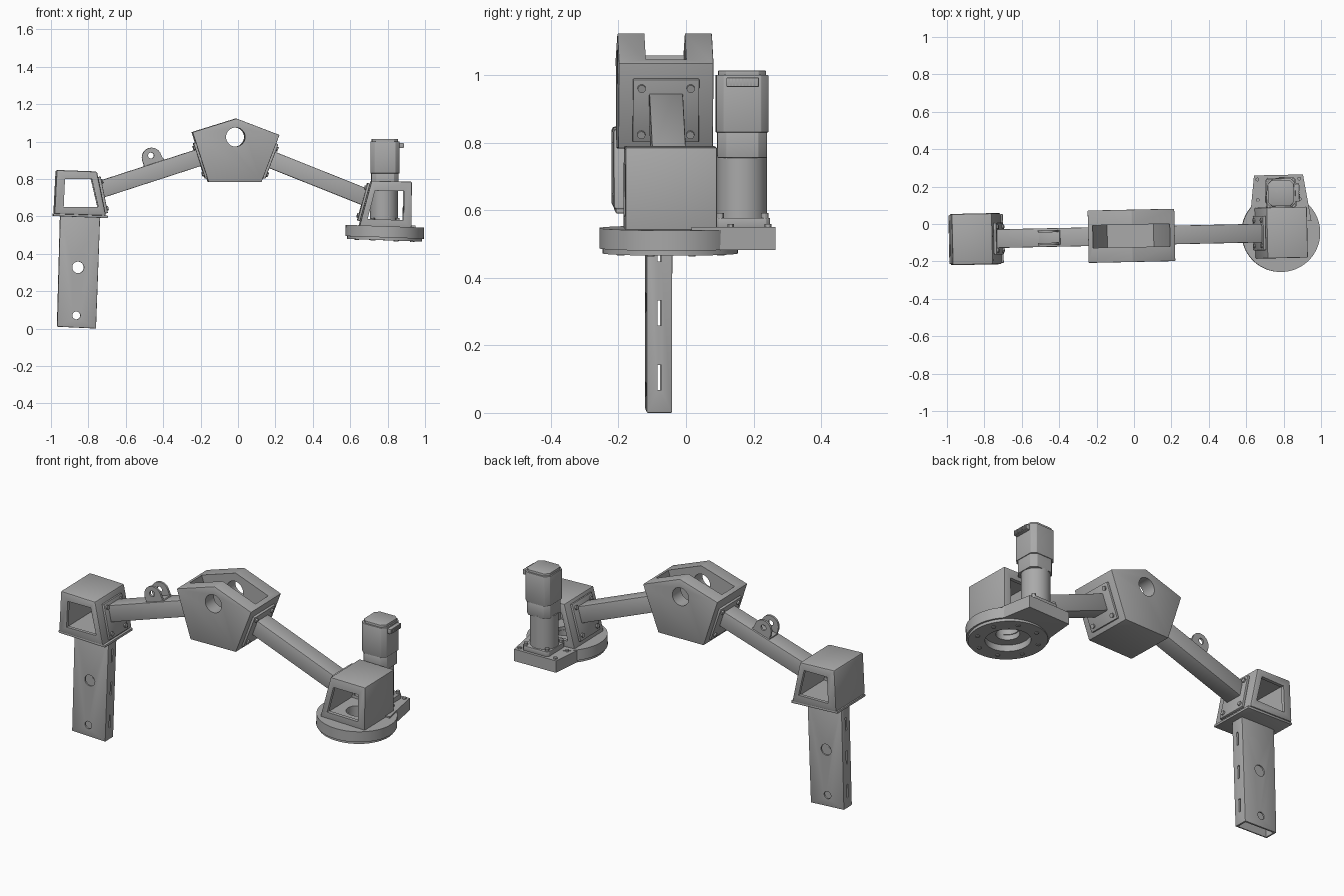
import bpy, bmesh, math
from mathutils import Vector, Matrix

cube = bpy.data.objects.get("Cube")
if cube:
    bpy.data.objects.remove(cube, do_unlink=True)

GREY = (0.4, 0.4, 0.4, 1)
mat = bpy.data.materials.new("cast_grey")
mat.use_nodes = True
mat.diffuse_color = GREY
mat.node_tree.nodes["Principled BSDF"].inputs["Base Color"].default_value = GREY

parts = []


def make(name, bm, keep=True):
    bmesh.ops.recalc_face_normals(bm, faces=bm.faces)
    me = bpy.data.meshes.new(name)
    bm.to_mesh(me)
    bm.free()
    me.materials.append(mat)
    ob = bpy.data.objects.new(name, me)
    bpy.context.collection.objects.link(ob)
    if keep:
        parts.append(ob)
    return ob


def extrude(name, pts, lo, hi, axis="y", bevel=0, keep=True):
    """Profile in xz pulled along y, or in xy pulled along z."""
    bm = bmesh.new()
    put = (lambda a, b, d: (a, d, b)) if axis == "y" else (lambda a, b, d: (a, b, d))
    face = bm.faces.new([bm.verts.new(put(a, b, lo)) for a, b in pts])
    new = bmesh.ops.extrude_face_region(bm, geom=[face])["geom"]
    bmesh.ops.translate(bm, verts=[v for v in new if isinstance(v, bmesh.types.BMVert)],
                        vec=put(0, 0, hi - lo))
    if bevel:
        bmesh.ops.recalc_face_normals(bm, faces=bm.faces)
        bmesh.ops.bevel(bm, geom=bm.edges[:], offset=bevel, segments=2,
                        profile=0.5, affect="EDGES")
    return make(name, bm, keep)


def block(name, x0, x1, y0, y1, z0, z1, bevel=0, keep=True):
    return extrude(name, [(x0, z0), (x1, z0), (x1, z1), (x0, z1)], y0, y1, "y", bevel, keep)


def cyl(name, centre, axis, r, depth, seg=48, keep=True):
    bm = bmesh.new()
    turn = Vector((0, 0, 1)).rotation_difference(Vector(axis)).to_matrix().to_4x4()
    bmesh.ops.create_cone(bm, cap_ends=True, segments=seg, radius1=r, radius2=r,
                          depth=depth, matrix=Matrix.Translation(centre) @ turn)
    return make(name, bm, keep)


def combine(ob, tools, mode="DIFFERENCE"):
    """Boolean the tools into the part, then discard them."""
    for tool in tools:
        mod = ob.modifiers.new("bool", "BOOLEAN")
        mod.operation, mod.solver, mod.object = mode, "EXACT", tool
        deps = bpy.context.evaluated_depsgraph_get()
        deps.update()
        me = bpy.data.meshes.new_from_object(ob.evaluated_get(deps))
        ob.modifiers.clear()
        ob.data = me
        bpy.data.objects.remove(tool, do_unlink=True)


def flange(name, a, b, half, thick=0.014):
    """Bolted plate lying on the profile edge a-b, raised to its left."""
    a, b = Vector(a), Vector(b)
    d = (b - a).normalized()
    n = Vector((-d.y, d.x))
    extrude(name, [a, b, b + n * thick, a + n * thick], -half, half, "y", 0.003)
    for i, t in enumerate((0.13, 0.87)):
        p = a.lerp(b, t) + n * thick
        for j, s in enumerate((-1, 1)):
            cyl(f"{name}_bolt_{i}{j}", (p.x, s * half * 0.74, p.y), (n.x, 0, n.y), 0.012, 0.016, 12)


def beam(name, p, q, half_t, half_y):
    p, q = Vector(p), Vector(q)
    d = (q - p).normalized()
    n = Vector((-d.y, d.x)) * half_t
    return extrude(name, [p + n, q + n, q - n, p - n], -half_y, half_y, "y", 0.004)


Y, X = (0, 1, 0), (1, 0, 0)

# Column: hollow leaning tube with round holes and side slots
column = extrude("column", [(-0.968, 0.01), (-0.76, 0), (-0.738, 0.6), (-0.952, 0.6)],
                 -0.038, 0.038, "y", 0.004)
cuts = [extrude("bore", [(-0.958, -0.05), (-0.772, -0.05), (-0.75, 0.57), (-0.942, 0.57)],
                -0.029, 0.029, keep=False),
        cyl("hole", (-0.856, 0, 0.327), Y, 0.031, 0.2, keep=False),
        cyl("hole", (-0.865, 0, 0.07), Y, 0.021, 0.2, 32, keep=False)]
cuts += [block("slot", -1.1, -0.6, -0.006, 0.006, z - 0.037, z + 0.037, keep=False)
         for z in (0.105, 0.295, 0.485)]
combine(column, cuts)

# Elbow box on top of the column
elbow = extrude("elbow_box", [(-0.985, 0.612), (-0.708, 0.602), (-0.757, 0.84), (-0.973, 0.848)],
                -0.137, 0.137, "y", 0.01)
combine(elbow, [
    extrude("window", [(-0.935, 0.65), (-0.75, 0.65), (-0.785, 0.8), (-0.928, 0.8)], -0.3, 0.3, keep=False),
    extrude("cavity", [(-0.952, 0.635), (-0.738, 0.635), (-0.776, 0.815), (-0.945, 0.818)],
            -0.118, 0.118, keep=False)])
extrude("elbow_base_flange", [(-0.99, 0.602), (-0.699, 0.59), (-0.699, 0.604), (-0.99, 0.616)],
        -0.13, 0.13, "y", 0.003)
flange("elbow_arm_flange", (-0.711, 0.615), (-0.75, 0.81), 0.085, -0.014)

# Central hub: thick cheeks with an open channel between them
HUB = [(-0.011, 1.123), (0.219, 1.035), (0.123, 0.783), (-0.16, 0.783), (-0.246, 1.05)]
hub = extrude("hub", HUB, -0.14, 0.14, "y", 0.003)
combine(hub, [
    extrude("channel", [(-0.22, 1.045), (-0.143, 0.81), (0.105, 0.81), (0.192, 1.035),
                        (0.192, 1.3), (-0.22, 1.3)], -0.06, 0.06, keep=False),
    cyl("hub_bore", (-0.016, 0, 1.024), Y, 0.051, 0.6, keep=False)])
flange("hub_left_flange", (-0.163, 0.805), (-0.227, 0.995), 0.098)
flange("hub_right_flange", (0.201, 0.99), (0.131, 0.805), 0.098)

# Arms
left_arm = beam("left_arm", (-0.74, 0.742), (-0.2, 0.917), 0.046, 0.05)
right_arm = beam("right_arm", (0.16, 0.91), (0.7, 0.695), 0.046, 0.05)

# Pair of rounded lugs on the left arm
for side, y in (("front", -0.034), ("back", 0.034)):
    tab = cyl(f"{side}_lug", (-0.462, y, 0.915), Y, 0.052, 0.012, 40)
    foot = extrude("foot", [(-0.495, 0.85), (-0.39, 0.88), (-0.412, 0.93), (-0.513, 0.9)],
                   y - 0.006, y + 0.006, keep=False)
    combine(tab, [foot], "UNION")
    combine(tab, [cyl("pin", (-0.466, y, 0.925), Y, 0.016, 0.1, 24, keep=False)])
beam("lug_base", (-0.505, 0.868), (-0.395, 0.904), 0.006, 0.04)

# Wrist box above the foot
wrist = extrude("wrist_box", [(0.645, 0.54), (0.925, 0.53), (0.927, 0.785), (0.712, 0.79)],
                -0.136, 0.136, "y", 0.005)
combine(wrist, [
    extrude("window", [(0.69, 0.585), (0.883, 0.58), (0.885, 0.735), (0.73, 0.737)], -0.3, 0.3, keep=False),
    extrude("cavity", [(0.676, 0.57), (0.902, 0.56), (0.905, 0.76), (0.73, 0.765)],
            -0.115, 0.115, keep=False),
    cyl("floor_hole", (0.79, 0, 0.55), (0, 0, 1), 0.06, 0.06, keep=False)])
flange("wrist_arm_flange", (0.651, 0.575), (0.705, 0.775), 0.092)

# Round foot, slightly tilted, with a motor shelf and recessed underside
UP = Vector((0.035, 0, 1)).normalized()
FOOT = Vector((0.785, 0, 0.517))
foot = cyl("foot_disc", FOOT, UP, 0.21, 0.06, 96)
shelf = extrude("shelf", [(0.62, 0.06), (0.648, 0.309), (0.91, 0.309), (0.95, 0.06)],
                0.482, 0.55, "z", keep=False)
rim = cyl("rim", FOOT - UP * 0.032, UP, 0.2, 0.026, 96, keep=False)
combine(foot, [shelf, rim], "UNION")
combine(foot, [cyl("recess", FOOT - UP * 0.04, UP, 0.115, 0.06, 64, keep=False),
               cyl("through", FOOT, UP, 0.06, 0.2, 48, keep=False)])
for i in range(8):
    a = math.tau * (i + 0.5) / 8
    spot = FOOT - UP * 0.046 + Vector((math.cos(a) * 0.16, math.sin(a) * 0.16, -0.035 * math.cos(a) * 0.16))
    cyl(f"foot_bolt_{i}", spot, UP, 0.011, 0.006, 16)

# Motor standing on the shelf
MX, MY = 0.79, 0.212


def chamfered(name, half, c, z0, z1, bevel=0.002):
    corners = []
    for sx, sy in ((1, 1), (-1, 1), (-1, -1), (1, -1)):
        pair = [(MX + sx * half, MY + sy * (half - c)), (MX + sx * (half - c), MY + sy * half)]
        corners += pair if sx * sy > 0 else pair[::-1]
    return extrude(name, corners, z0, z1, "z", bevel)


chamfered("motor_base", 0.082, 0.012, 0.548, 0.577)
cyl("gearbox", (MX - 0.005, MY, 0.667), (0, 0, 1), 0.074, 0.19, 64)
chamfered("gearbox_flange", 0.073, 0.026, 0.755, 0.835)
chamfered("motor_body", 0.077, 0.022, 0.83, 1.0)
chamfered("motor_cap", 0.07, 0.022, 0.995, 1.013)
block("connector", 0.855, 0.888, MY - 0.048, MY + 0.048, 0.965, 0.992, 0.002)
for i in range(9):
    y = MY - 0.04 + i * 0.01
    block(f"connector_rib_{i}", 0.886, 0.892, y - 0.002, y + 0.002, 0.968, 0.989)
for sx in (-1, 1):
    for sy in (-1, 1):
        cyl(f"base_bolt_{sx}_{sy}", (MX + sx * 0.066, MY + sy * 0.066, 0.582), (0, 0, 1), 0.011, 0.018, 12)
        cyl(f"shelf_bolt_{sx}_{sy}", (MX - 0.012 + sx * 0.112, MY + 0.02 + sy * 0.055, 0.553),
            (0, 0, 1), 0.01, 0.012, 12)

# Slight yaw of the whole assembly and smooth round surfaces
yaw = Matrix.Translation((0, -0.063, 0)) @ Matrix.Rotation(math.radians(1.2), 4, "Z")
for ob in parts:
    ob.data.transform(yaw)
    ob.data.shade_smooth()
    ob.data.set_sharp_from_angle(angle=math.radians(30))
